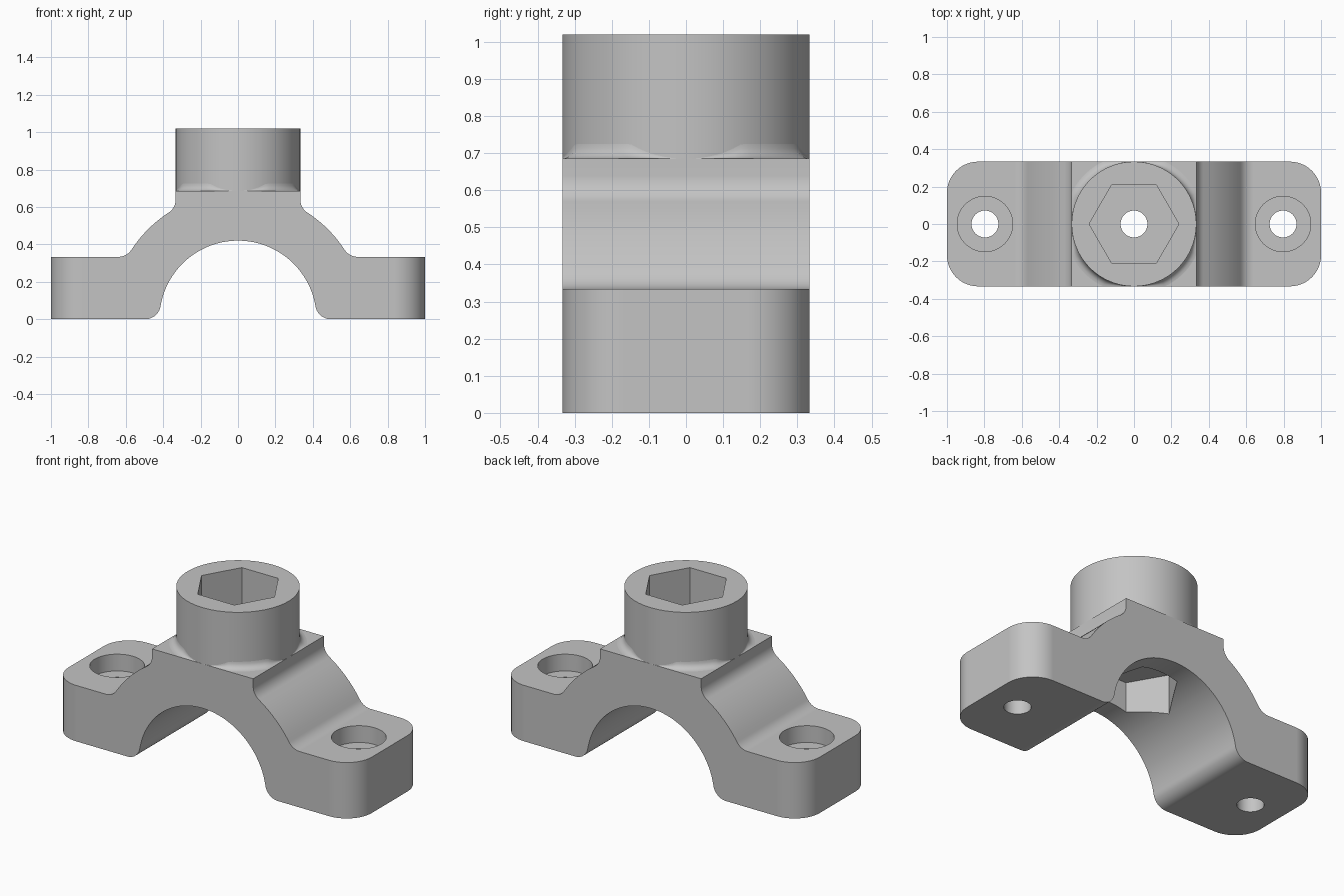
import bpy, bmesh
from math import sin, cos, pi, asin, atan2, sqrt, radians
from mathutils import Vector

if "Cube" in bpy.data.objects:
    bpy.data.objects.remove(bpy.data.objects["Cube"], do_unlink=True)

HALF = 1 / 3      # half depth, foot height and post radius
PAD = 0.685       # height of the square pad under the post
TOP = 1.02
BORE, RIM, FILLET = 0.42, 0.68, 0.083
HEX = 0.24

steel = bpy.data.materials.new("plain grey")
steel.use_nodes = True
GREY = (0.55, 0.55, 0.55, 1)
steel.diffuse_color = GREY
steel.node_tree.nodes["Principled BSDF"].inputs["Base Color"].default_value = GREY


def arc(cx, cy, r, a0, a1, n):
    return [(cx + r * cos(a0 + (a1 - a0) * i / n),
             cy + r * sin(a0 + (a1 - a0) * i / n)) for i in range(n + 1)]


def circle(x, r, n):
    return arc(x, 0, r, 0, 2 * pi, n)[:-1]


def add_object(name, bm):
    bmesh.ops.recalc_face_normals(bm, faces=bm.faces)
    mesh = bpy.data.meshes.new(name)
    bm.to_mesh(mesh)
    bm.free()
    mesh.materials.append(steel)
    ob = bpy.data.objects.new(name, mesh)
    bpy.context.collection.objects.link(ob)
    return ob


def extrude(points, direction):
    bm = bmesh.new()
    face = bm.faces.new([bm.verts.new(p) for p in points])
    new = bmesh.ops.extrude_face_region(bm, geom=[face], use_keep_orig=True)["geom"]
    bmesh.ops.translate(bm, vec=direction,
                        verts=[v for v in new if isinstance(v, bmesh.types.BMVert)])
    return bm


def prism(name, outline, z0, z1):
    return add_object(name, extrude([(x, y, z0) for x, y in outline], Vector((0, 0, z1 - z0))))


def activate(ob):
    bpy.ops.object.select_all(action="DESELECT")
    ob.select_set(True)
    bpy.context.view_layer.objects.active = ob


def cut(ob, outline, z0, z1):
    cutter = prism("cutter", outline, z0, z1)
    cutter.hide_render = True
    mod = ob.modifiers.new("cut", "BOOLEAN")
    mod.operation, mod.solver, mod.object = "DIFFERENCE", "EXACT", cutter
    activate(ob)
    bpy.ops.object.modifier_apply(modifier=mod.name)
    bpy.data.objects.remove(cutter, do_unlink=True)


def smooth(ob):
    activate(ob)
    bpy.ops.object.shade_smooth_by_angle(angle=radians(30))
    mod = ob.modifiers.new("even shading", "WEIGHTED_NORMAL")
    mod.keep_sharp = True


# Arched clamp: half profile from the bore crown round to the pad edge
low = asin(FILLET / (BORE + FILLET))
foot_x = sqrt((BORE + FILLET) ** 2 - FILLET ** 2)
near = HALF + FILLET
far = sqrt((RIM + FILLET) ** 2 - near ** 2)
turn = atan2(near, far)
half = arc(0, 0, BORE, pi / 2, low, 28)
half += arc(foot_x, FILLET, FILLET, pi + low, 1.5 * pi, 10)[1:]
half += [(1, 0), (1, HALF)]
half += arc(far, near, FILLET, 1.5 * pi, pi + turn, 8)
half += arc(0, 0, RIM, turn, pi / 2 - turn, 10)[1:]
half += arc(near, far, FILLET, 1.5 * pi - turn, pi, 8)[1:]
half += [(HALF, PAD)]
profile = half + [(-x, z) for x, z in reversed(half[1:])]
bm = extrude([(x, -HALF, z) for x, z in profile], Vector((0, 2 * HALF, 0)))

# Round the vertical corners of the feet
corners = [e for e in bm.edges if all(abs(v.co.x) > 0.99 for v in e.verts)
           and abs(e.verts[0].co.z - e.verts[1].co.z) > 0.1]
bmesh.ops.bevel(bm, geom=corners, offset=HALF / 2, segments=12, profile=0.5, affect="EDGES")
clamp = add_object("arched_clamp", bm)

# Counterbored bolt holes in the feet
for side in (-1, 1):
    cut(clamp, circle(side * 0.797, 0.072, 32), -0.1, 0.5)
    cut(clamp, circle(side * 0.797, 0.148, 48), HALF - 0.1, 0.5)

# Hexagonal nut recess in the bore and the central through hole
cut(clamp, circle(0, HEX, 6), 0.2, 0.58)
cut(clamp, circle(0, 0.072, 32), 0.2, 0.8)
smooth(clamp)

# Round post with a hexagonal socket
post = prism("socket_post", circle(0, HALF, 96), PAD, TOP)
cut(post, circle(0, HEX, 6), PAD - 0.1, TOP + 0.1)
smooth(post)

# Small fillet where the post meets the pad, narrowing at the pad edges
bm = bmesh.new()
COUNT, STEPS = 96, 5
rows = []
for i in range(COUNT):
    a = 2 * pi * i / COUNT
    gap = HALF / max(abs(cos(a)), abs(sin(a))) - HALF
    size = min(0.04, gap)
    row = []
    for j in range(STEPS + 1):
        t = pi / 2 * j / STEPS
        r = HALF + size * (1 - sin(t))
        row.append(bm.verts.new((r * cos(a), r * sin(a), PAD + size * (1 - cos(t)))))
    rows.append(row)
for i in range(COUNT):
    here, after = rows[i], rows[(i + 1) % COUNT]
    for j in range(STEPS):
        bm.faces.new((here[j], after[j], after[j + 1], here[j + 1]))
bmesh.ops.remove_doubles(bm, verts=bm.verts, dist=0.00001)
smooth(add_object("post_fillet", bm))
